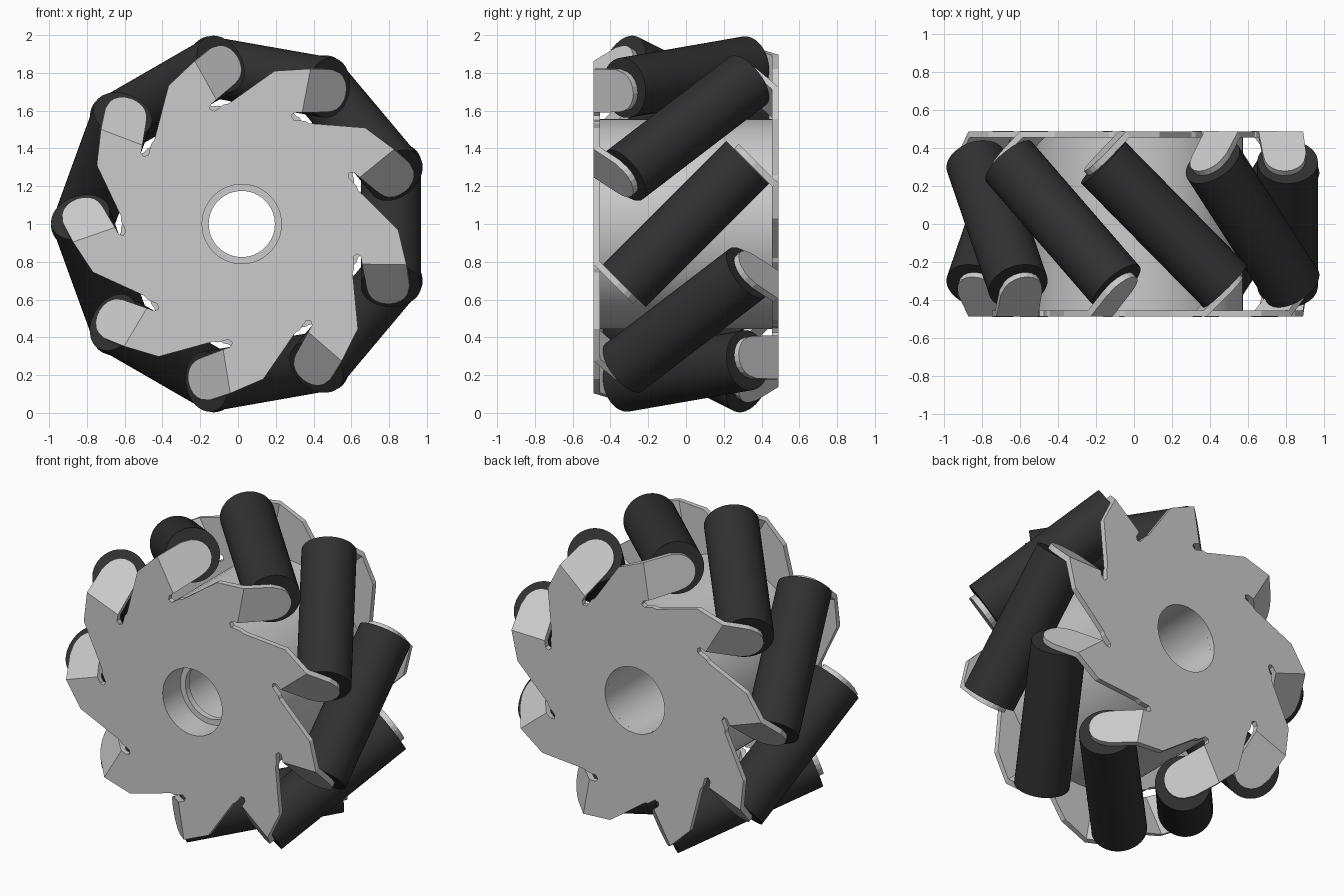
import bpy, bmesh
from math import sin, cos, pi, radians, sqrt, atan2
from mathutils import Vector

if "Cube" in bpy.data.objects:
    bpy.data.objects.remove(bpy.data.objects["Cube"])

CENTRE = Vector((0.02, 0, 1.0))   # wheel axis runs along y
N = 9
STEP = 2 * pi / N
PLATE_IN, THICK, HINGE_T = 0.455, 0.034, -0.2
BORE = 0.21


def local(r, t, y, a):
    """Radial / tangential / axial position turned by angle a about the axle."""
    return Vector((r * cos(a) - t * sin(a), y, r * sin(a) + t * cos(a)))


def turn(p, a):
    return (p[0] * cos(a) - p[1] * sin(a), p[0] * sin(a) + p[1] * cos(a))


def add_object(name, bm):
    me = bpy.data.meshes.new(name)
    bm.to_mesh(me)
    bm.free()
    ob = bpy.data.objects.new(name, me)
    ob.location = CENTRE
    bpy.context.collection.objects.link(ob)
    return ob


def smooth(ob, deg=30):
    bpy.ops.object.select_all(action='DESELECT')
    ob.select_set(True)
    bpy.context.view_layer.objects.active = ob
    bpy.ops.object.shade_smooth_by_angle(angle=radians(deg))


# Side plate: nine flat sectors, each with a tab folded 45 degrees inward
slot_top = (0.61, -0.158)
start = atan2(slot_top[1], slot_top[0])
flat = [slot_top, (0.63, -0.172), (0.637, HINGE_T), (0.872, HINGE_T),
        (0.828, -0.03), (0.615, 0.18),
        turn((0.595, -0.235), STEP), turn((0.59, -0.175), STEP),
        turn(slot_top, STEP)]
ARC = 6
flat += [(BORE * cos(start + STEP * k / ARC), BORE * sin(start + STEP * k / ARC))
         for k in range(ARC, -1, -1)]
# tab outline: radius position and distance from the fold
tab = [(0.637, 0), (0.662, 0.17)]
tab += [(0.775 - 0.108 * cos(q), 0.175 + 0.108 * sin(q))
        for q in [pi * k / 10 for k in range(1, 10)]]
tab += [(0.888, 0.15), (0.872, 0)]


def side_plate(name):
    bm = bmesh.new()
    for i in range(N):
        a = i * STEP
        bm.faces.new([bm.verts.new(local(r, t, -PLATE_IN, a)) for r, t in flat])
        bm.faces.new([bm.verts.new(local(r, HINGE_T - s / sqrt(2),
                                         -PLATE_IN + s / sqrt(2), a)) for r, s in tab])
    bmesh.ops.remove_doubles(bm, verts=bm.verts, dist=0.0005)
    ob = add_object(name, bm)
    mod = ob.modifiers.new("thickness", 'SOLIDIFY')
    mod.thickness = THICK
    mod.offset = 1
    mod.use_even_offset = True
    return ob


side_plate("front_plate")
side_plate("back_plate").rotation_euler = (pi, 0, 0)

# Hub drum with a bore and a retaining lip inside it
profile = [(0.555, -PLATE_IN), (0.555, PLATE_IN), (BORE, PLATE_IN), (BORE, -0.27),
           (0.175, -0.27), (0.175, -0.31), (BORE, -0.31), (BORE, -PLATE_IN)]
SEG = N * ARC
bm = bmesh.new()
rings = [[bm.verts.new(local(r, 0, y, start + 2 * pi * k / SEG)) for r, y in profile]
         for k in range(SEG)]
for k in range(SEG):
    p, q = rings[k], rings[(k + 1) % SEG]
    for j in range(len(profile)):
        m = (j + 1) % len(profile)
        bm.faces.new((p[j], p[m], q[m], q[j]))
bmesh.ops.recalc_face_normals(bm, faces=bm.faces)
smooth(add_object("hub_drum", bm))

# Rollers at 45 degrees around the rim
rubber = bpy.data.materials.new("dark_rubber")
rubber.diffuse_color = (0.03, 0.03, 0.03, 1)
rubber.use_nodes = True
rubber.node_tree.nodes["Principled BSDF"].inputs["Base Color"].default_value = rubber.diffuse_color
for i in range(N):
    a = i * STEP
    axis = local(0, 1, 1, a).normalized()
    bpy.ops.mesh.primitive_cylinder_add(vertices=48, radius=0.16, depth=0.924,
                                        location=CENTRE + local(0.79, 0, 0, a))
    ob = bpy.context.object
    ob.name = f"roller_{i + 1}"
    ob.rotation_euler = axis.to_track_quat('Z', 'Y').to_euler()
    ob.data.materials.append(rubber)
    smooth(ob)
